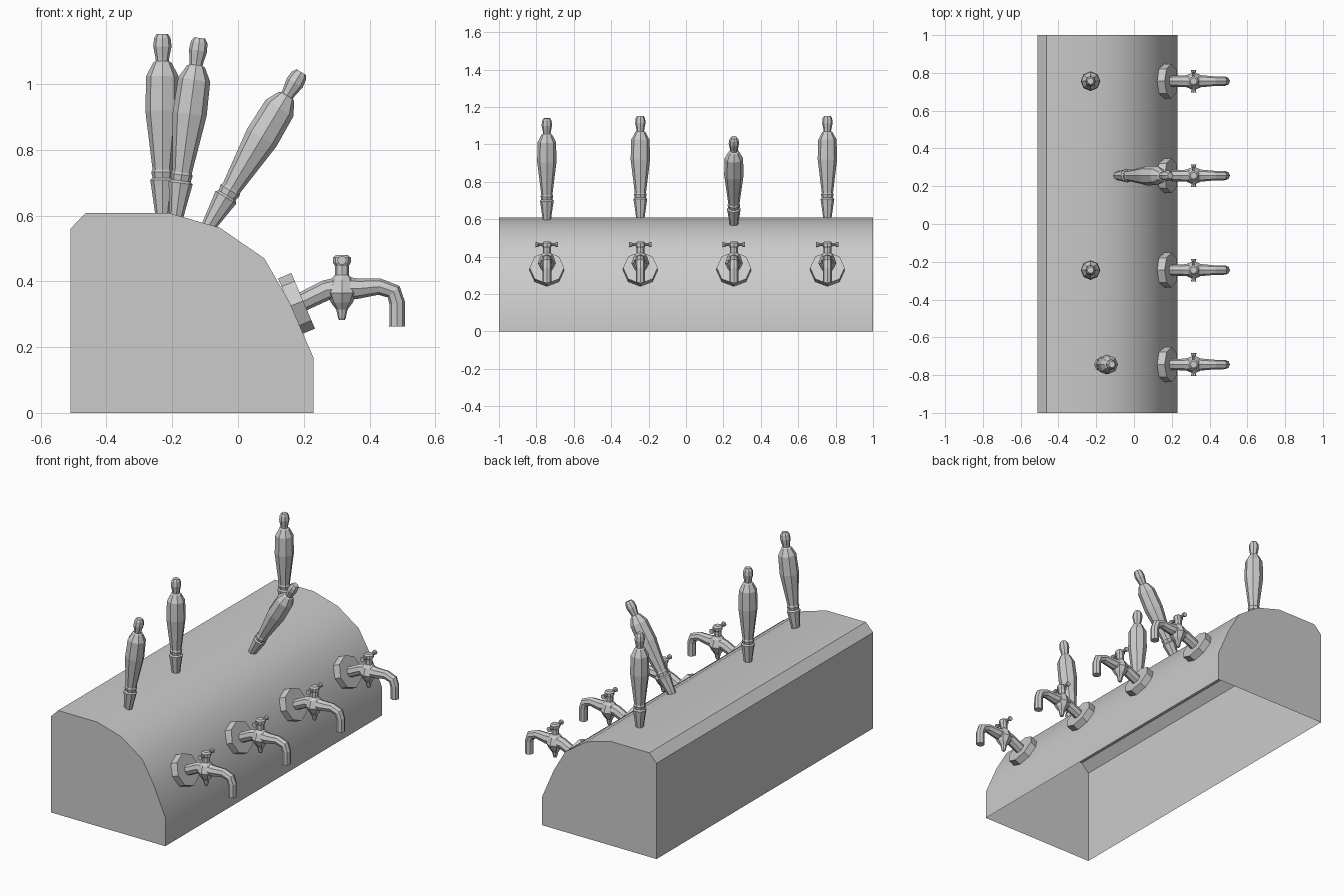
import bpy, bmesh, math
from mathutils import Vector, Matrix

if "Cube" in bpy.data.objects:
    bpy.data.objects.remove(bpy.data.objects["Cube"])


def add_mesh(name, bm):
    bmesh.ops.recalc_face_normals(bm, faces=bm.faces)
    mesh = bpy.data.meshes.new(name)
    bm.to_mesh(mesh)
    bm.free()
    obj = bpy.data.objects.new(name, mesh)
    bpy.context.collection.objects.link(obj)
    return obj


def loft(name, stations, matrix, sides=8):
    """Capped low-poly tube through (x, z, radius) stations in the xz plane."""
    bm = bmesh.new()
    pts = [Vector((x, 0, z)) for x, z, r in stations]
    rings = []
    for i, (p, s) in enumerate(zip(pts, stations)):
        before = (p - pts[i - 1]).normalized() if i else Vector()
        after = (pts[i + 1] - p).normalized() if i + 1 < len(pts) else Vector()
        t = (before + after).normalized()
        u, v = Vector((t.z, 0, -t.x)), Vector((0, 1, 0))
        ring = []
        for k in range(sides):
            a = 2 * math.pi * k / sides
            ring.append(bm.verts.new(p + s[2] * (u * math.cos(a) + v * math.sin(a))))
        rings.append(ring)
    for a, b in zip(rings, rings[1:]):
        for k in range(sides):
            n = (k + 1) % sides
            bm.faces.new((a[k], a[n], b[n], b[k]))
    bm.faces.new(rings[0])
    bm.faces.new(rings[-1])
    bm.transform(matrix)
    return add_mesh(name, bm)


# Housing: rounded-front shell, closed at the ends and open underneath
profile = [(0.23, 0), (0.23, 0.167), (0.155, 0.34), (0.08, 0.47), (-0.055, 0.563),
           (-0.21, 0.608), (-0.463, 0.608), (-0.51, 0.56), (-0.51, 0)]
bm = bmesh.new()
ends = [[bm.verts.new((x, y, z)) for x, z in profile] for y in (-1, 1)]
for i in range(len(profile) - 1):
    bm.faces.new((ends[0][i], ends[0][i + 1], ends[1][i + 1], ends[1][i]))
for end in ends:
    bm.faces.new(end)
housing = add_mesh("housing", bm)
bpy.context.view_layer.objects.active = housing
housing.select_set(True)
bpy.ops.object.shade_smooth_by_angle(angle=math.radians(40))

# Part outlines
flange = [(0.158, 0.324, 0.092), (0.198, 0.341, 0.092)]
spout = [(0.185, 0.333, 0.029), (0.268, 0.373, 0.031), (0.316, 0.38, 0.036),
         (0.365, 0.378, 0.031), (0.43, 0.384, 0.025), (0.473, 0.369, 0.025),
         (0.484, 0.335, 0.024), (0.484, 0.262, 0.024)]
valve = [(0, 0.282, 0.009), (0, 0.29, 0.012), (0, 0.314, 0.017), (0, 0.335, 0.033),
         (0, 0.365, 0.048), (0, 0.405, 0.034), (0, 0.42, 0.021), (0, 0.447, 0.021),
         (0, 0.457, 0.027), (0, 0.472, 0.027), (0, 0.48, 0.018)]
bar = [(0, -0.06, 0.014), (0, -0.046, 0.012), (0, -0.042, 0.008),
       (0, 0.042, 0.008), (0, 0.046, 0.012), (0, 0.06, 0.014)]
lever = [(0, -0.01, 0.021), (0, 0.0, 0.022), (0, 0.085, 0.034), (0, 0.103, 0.037),
         (0, 0.11, 0.03), (0, 0.128, 0.034), (0, 0.136, 0.03), (0, 0.315, 0.052),
         (0, 0.42, 0.049), (0, 0.46, 0.028), (0, 0.465, 0.02), (0, 0.475, 0.021),
         (0, 0.51, 0.028), (0, 0.535, 0.025), (0, 0.548, 0.017)]

# Each tap: y position, lever base x and z, lever tilt in degrees
taps = [(-0.744, -0.188, 0.597, 7.5), (-0.244, -0.23, 0.605, 0),
        (0.256, -0.09, 0.567, 31), (0.756, -0.23, 0.605, 0)]
for i, (y, x, z, tilt) in enumerate(taps, 1):
    move = Matrix.Translation((0, y, 0))
    loft(f"tap_flange_{i}", flange, move)
    loft(f"tap_spout_{i}", spout, move)
    loft(f"tap_valve_{i}", valve, Matrix.Translation((0.316, y, 0)))
    loft(f"tap_crossbar_{i}", bar,
         Matrix.Translation((0.316, y, 0.464)) @ Matrix.Rotation(math.pi / 2, 4, 'X'))
    loft(f"pull_lever_{i}", lever,
         Matrix.Translation((x, y, z)) @ Matrix.Rotation(math.radians(tilt), 4, 'Y'))
